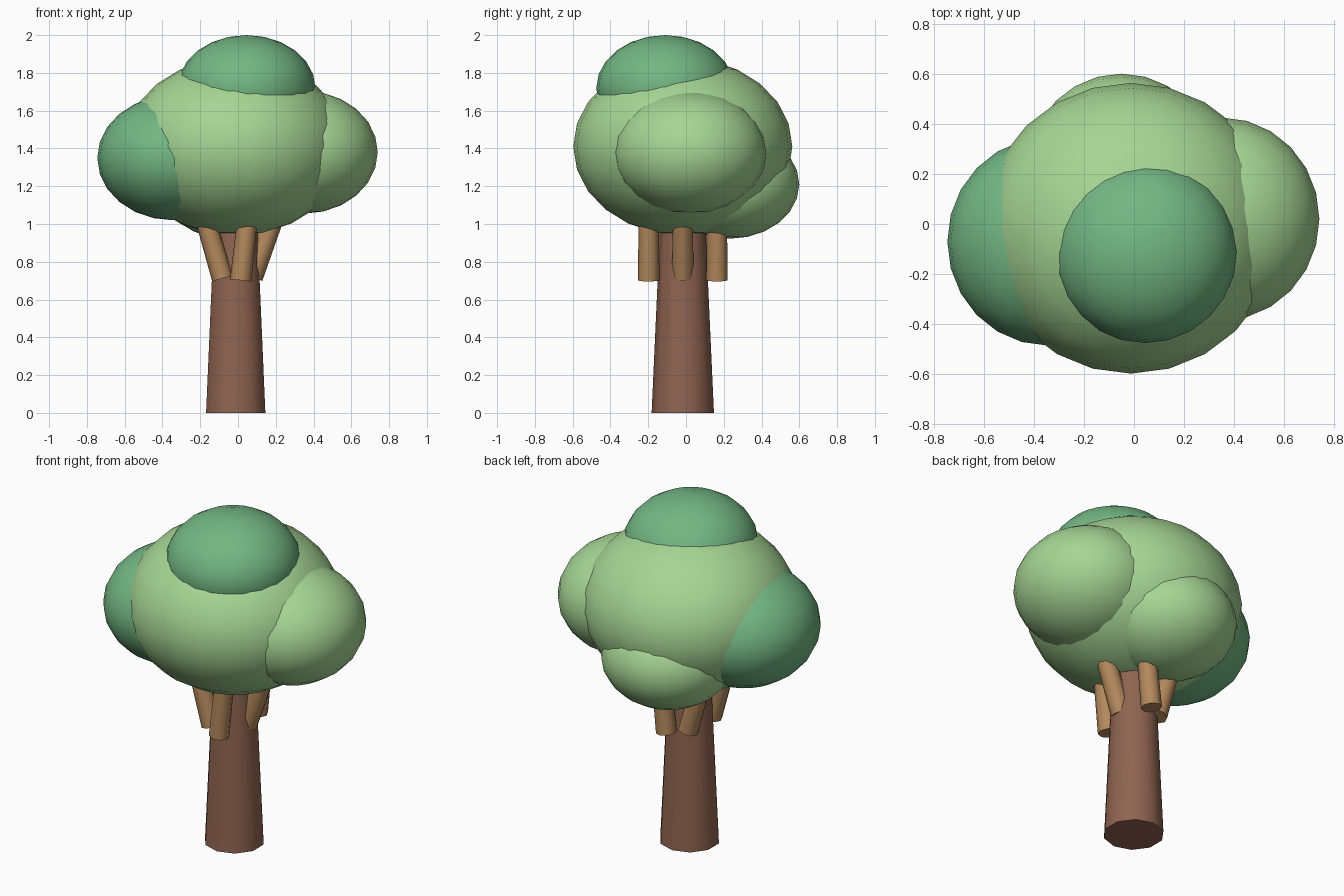
import bpy
import math

if "Cube" in bpy.data.objects:
    bpy.data.objects.remove(bpy.data.objects["Cube"])


def material(name, rgb):
    """Flat colour from 0-255 sRGB values, stored as linear."""
    lin = [((c / 255 + 0.055) / 1.055) ** 2.4 for c in rgb]
    m = bpy.data.materials.new(name)
    m.diffuse_color = (*lin, 1)
    m.use_nodes = True
    m.node_tree.nodes["Principled BSDF"].inputs["Base Color"].default_value = m.diffuse_color
    return m


light_leaf = material("light_green", (166, 213, 148))
dark_leaf = material("dark_green", (115, 182, 131))
bark = material("trunk_brown", (143, 100, 81))
branch_bark = material("branch_brown", (179, 137, 93))

CX, CY = -0.012, -0.017  # trunk axis


def finish(name, mat, angle=60):
    ob = bpy.context.object
    ob.name = name
    ob.data.materials.append(mat)
    bpy.ops.object.shade_smooth_by_angle(angle=math.radians(angle))
    return ob


# Tapered ten-sided trunk
bpy.ops.mesh.primitive_cone_add(vertices=10, radius1=0.165, radius2=0.115,
                                depth=1.1, location=(CX, CY, 0.55))
finish("trunk", bark)

# Five branches around the trunk, leaning sideways
for i in range(5):
    a = math.radians(72 * i)
    bpy.ops.mesh.primitive_cone_add(
        vertices=8, radius1=0.057, radius2=0.05, depth=0.6,
        location=(CX + 0.19 * math.cos(a), CY + 0.19 * math.sin(a), 1.0),
        rotation=(0, 0.35 * math.cos(a), 0))
    finish(f"branch_{i + 1}", branch_bark)

# Foliage lobes: name, centre, radii, colour
lobes = [
    ("main_foliage", (CX, CY, 1.41), (0.59, 0.58, 0.47), light_leaf),
    ("right_foliage", (0.35, 0.02, 1.38), (0.39, 0.405, 0.325), light_leaf),
    ("left_foliage", (-0.345, -0.07, 1.35), (0.40, 0.415, 0.33), dark_leaf),
    ("top_foliage", (0.045, -0.11, 1.72), (0.365, 0.365, 0.28), dark_leaf),
    ("back_foliage", (-0.05, 0.23, 1.21), (0.37, 0.37, 0.288), light_leaf),
]
for name, centre, radii, mat in lobes:
    bpy.ops.mesh.primitive_uv_sphere_add(segments=24, ring_count=12, radius=1,
                                         location=centre)
    bpy.context.object.scale = radii
    bpy.ops.object.transform_apply(location=False, rotation=False, scale=True)
    finish(name, mat)
